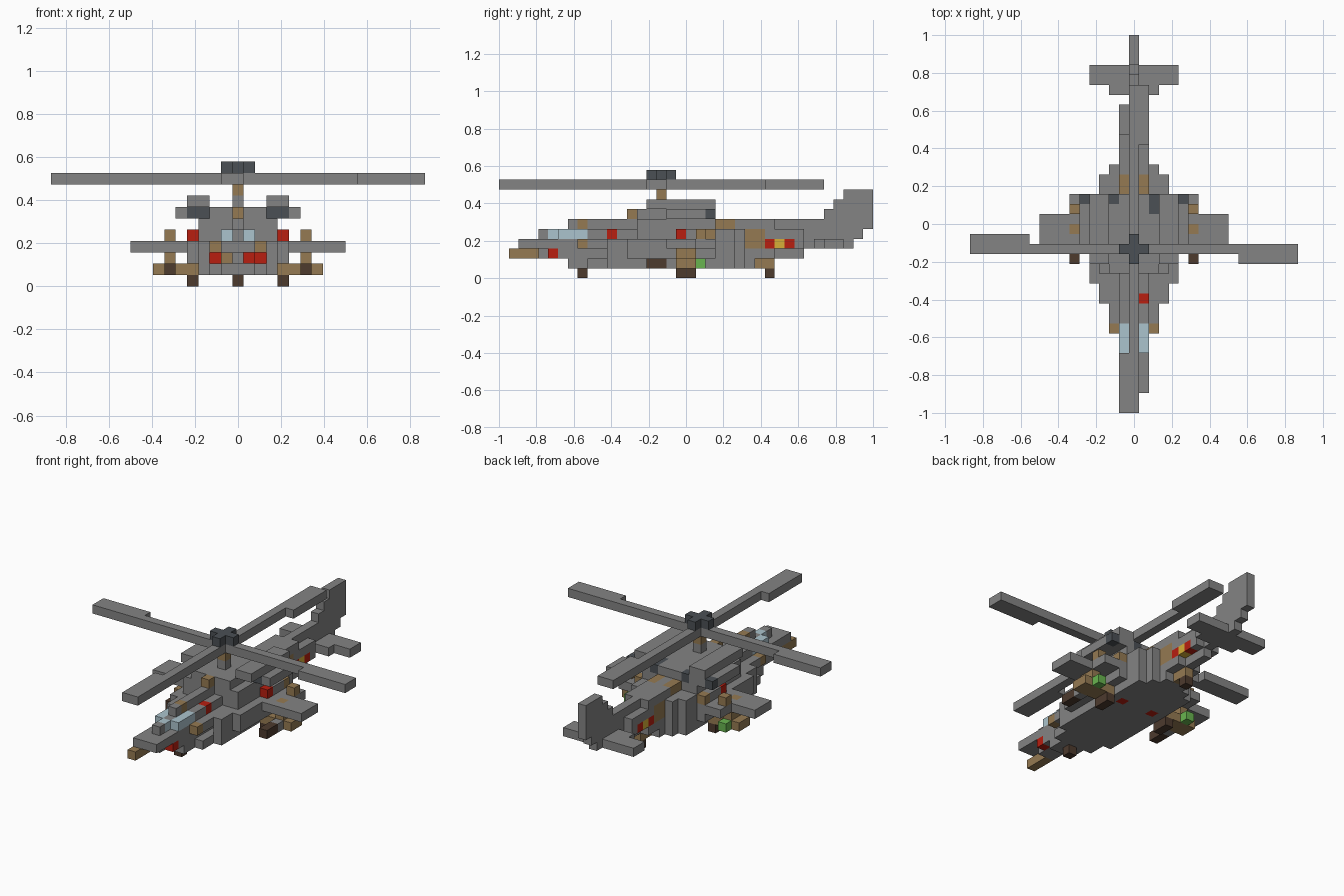
import bpy, bmesh
from mathutils import Vector

cube = bpy.data.objects.get("Cube")
if cube:
    bpy.data.objects.remove(cube)

UNIT = 2 / 38  # block size; the aircraft is 38 blocks long

COLOURS = {
    "hull_grey": (.23, .23, .23),
    "tan": (.3, .195, .085),
    "dark_brown": (.075, .043, .027),
    "slate": (.07, .08, .09),
    "red": (.48, .013, .005),
    "glass_blue": (.41, .55, .61),
    "yellow": (.67, .43, .04),
    "green": (.14, .46, .08),
}
materials = list(COLOURS)
for name, rgb in COLOURS.items():
    mat = bpy.data.materials.new(name)
    mat.use_nodes = True
    mat.diffuse_color = (*rgb, 1)
    mat.node_tree.nodes["Principled BSDF"].inputs["Base Color"].default_value = (*rgb, 1)

cells = {}  # block position -> (part, colour); later fills repaint earlier ones


def block_range(xs, ys, zs):
    """List the blocks in inclusive ranges; a single number is a one-block range."""
    spans = [(s, s) if isinstance(s, int) else s for s in (xs, ys, zs)]
    x, y, z = [range(a, b + 1) for a, b in spans]
    return [(i, j, k) for i in x for j in y for k in z]


def fill(part, colour, xs, ys, zs):
    for cell in block_range(xs, ys, zs):
        cells[cell] = (part, colour)


def carve(xs, ys, zs):
    for cell in block_range(xs, ys, zs):
        cells.pop(cell, None)


def centred(part, colour, half, ys, zs):
    fill(part, colour, (-half, half), ys, zs)


def pair(part, colour, xs, ys, zs):
    a, b = (xs, xs) if isinstance(xs, int) else xs
    fill("left_" + part, colour, (a, b), ys, zs)
    fill("right_" + part, colour, (-b, -a), ys, zs)


def stations(part, colour, layer, start, steps):
    """Lay one hull layer as (half width, last row) steps from nose to tail."""
    for half, end in steps:
        centred(part, colour, half, (start, end), layer)
        start = end + 1


grey = "hull_grey"

# Fuselage layers, from the belly up
stations("fuselage", grey, 1, 7, [(1, 8), (2, 10), (3, 23), (2, 24), (1, 25)])
widening = [(1, 7), (2, 10), (3, 12), (4, 21), (3, 23), (2, 24)]
stations("fuselage", grey, 2, 4, widening + [(1, 27), (0, 30)])
stations("fuselage", grey, 3, 2, widening + [(1, 30)])
stations("fuselage", grey, 4, 4, [(0, 5), (1, 13), (3, 17), (4, 21), (3, 23), (2, 24), (1, 30)])
stations("fuselage", grey, 5, 7, [(0, 13), (3, 21), (1, 27), (0, 32)])
stations("fuselage", grey, 6, 14, [(2, 21)])

# Canopy glass and cabin details
fill("fuselage", "glass_blue", 0, 5, 4)
centred("fuselage", "tan", 0, 8, 5)
centred("fuselage", "tan", 0, 13, 6)
fill("fuselage", "red", 1, 11, 4)
fill("fuselage", "red", 1, 5, 2)
carve(1, 4, 2)

# Hull details on both sides, with recessed red lamps in the front
for side in (-1, 1):
    fill("fuselage", "glass_blue", side, (6, 8), 4)
    fill("fuselage", "tan", 2 * side, 8, 3)
    carve(2 * side, (8, 12), 2)
    fill("fuselage", "red", 2 * side, 13, 2)
    fill("fuselage", "red", 2 * side, 19, 1)
    fill("fuselage", "red", 4 * side, 18, 4)
    fill("fuselage", "tan", 4 * side, 21, 4)
    fill("fuselage", "tan", side, (22, 23), 5)
    fill("fuselage", "tan", side, (25, 26), (3, 4))
    fill("fuselage", "red", side, (27, 29), 3)
    fill("fuselage", "yellow", side, 28, 3)
    fill("fuselage", "slate", 2 * side, 21, 6)
fill("fuselage", "slate", 2, 20, 6)

# Nose gun
fill("nose_gun", "tan", -1, (1, 3), 2)

# Engines with dark intakes and exhausts
pair("engine", grey, (3, 4), (15, 21), 7)
pair("engine", grey, (3, 5), (17, 21), 6)
pair("engine", "slate", (3, 4), 17, 6)
pair("engine", "slate", 5, 21, 6)

# Stub wings, pylons and weapon pods
pair("wing", grey, (5, 9), (17, 19), 3)
pair("wing", grey, (5, 6), (20, 21), 3)
pair("wing", "tan", 6, 18, 3)
pair("pylon", "tan", 6, 20, 4)
pair("pylon", "tan", 6, (18, 19), 2)
pair("pod", "tan", (4, 7), (18, 19), 1)
pair("pod", "dark_brown", 6, (15, 16), 1)
pair("pod", grey, 6, 17, 1)
pair("pod", "green", 6, 20, 1)

# Landing gear
fill("nose_wheel", "dark_brown", 0, 8, 0)
pair("main_wheel", "dark_brown", 4, (18, 19), 0)
fill("tail_strut", "tan", 0, (26, 27), 1)
fill("tail_wheel", "dark_brown", 0, 27, 0)

# Tail fin and stabilizer
for layer, (start, end) in enumerate([(31, 35), (31, 36), (31, 37), (33, 37), (34, 37), (35, 37)], 3):
    fill("tail_fin", grey, 0, (start, end), layer)
pair("stabilizer", grey, (1, 4), (33, 34), 3)
pair("stabilizer", grey, (1, 2), 32, 3)

# Rotor: mast, four blades with offset wide tips, and hub
fill("rotor_mast", grey, 0, 16, 7)
fill("rotor_mast", "tan", 0, 16, 8)
fill("rotor_blades", grey, (-16, 16), 16, 9)
fill("rotor_blades", grey, 0, (0, 32), 9)
fill("rotor_blades", grey, (11, 16), 15, 9)
fill("rotor_blades", grey, (-16, -11), 17, 9)
fill("rotor_blades", grey, -1, (0, 5), 9)
fill("rotor_blades", grey, 1, (27, 32), 9)
centred("rotor_hub", "slate", 1, 16, 10)
fill("rotor_hub", "slate", 0, (15, 17), 10)


def build(part):
    """Turn the exposed block sides of one part into a flat-shaded mesh."""
    bm = bmesh.new()
    corners = {}
    for cell, (owner, colour) in cells.items():
        if owner != part:
            continue
        for axis in range(3):
            for sign in (-1, 1):
                n, u, v = Vector(), Vector(), Vector()
                n[axis] = sign
                u[(axis + 1) % 3] = v[(axis + 2) % 3] = 1
                if tuple(int(c) for c in Vector(cell) + n) in cells:
                    continue
                middle = Vector(cell) + n / 2
                ring = []
                for a, b in ((-1, -1), (1, -1), (1, 1), (-1, 1)):
                    p = middle + (a * u + b * v) / 2
                    key = tuple(p)
                    if key not in corners:
                        corners[key] = bm.verts.new((p.x * UNIT, (p.y + .5) * UNIT - 1, (p.z + .5) * UNIT))
                    ring.append(corners[key])
                face = bm.faces.new(ring if sign > 0 else ring[::-1])
                face.material_index = materials.index(colour)
    bmesh.ops.dissolve_limit(bm, angle_limit=.01, verts=bm.verts[:], edges=bm.edges[:], delimit={'MATERIAL'})
    mesh = bpy.data.meshes.new(part)
    bm.to_mesh(mesh)
    bm.free()
    for name in materials:
        mesh.materials.append(bpy.data.materials[name])
    bpy.context.collection.objects.link(bpy.data.objects.new(part, mesh))


for part in sorted({owner for owner, colour in cells.values()}):
    build(part)
